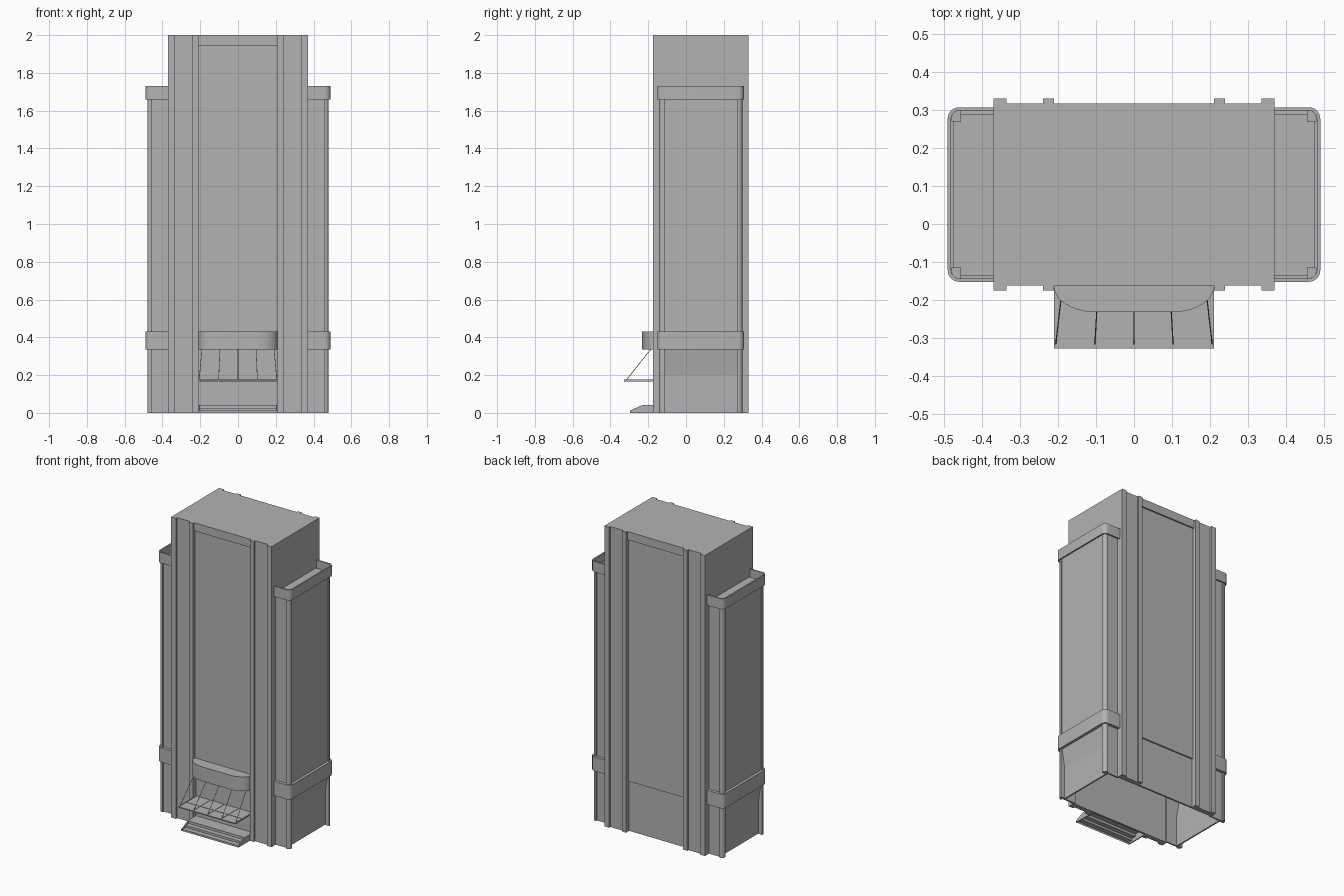
import bpy
import bmesh
import math
from mathutils import Vector

old = bpy.data.objects.get("Cube")
if old:
    bpy.data.objects.remove(old, do_unlink=True)

stone = bpy.data.materials.new("plain_grey")
stone.use_nodes = True
GREY = (0.45, 0.45, 0.45, 1)
stone.diffuse_color = GREY
stone.node_tree.nodes["Principled BSDF"].inputs["Base Color"].default_value = GREY


def finish(name, bm, smooth=False):
    bmesh.ops.recalc_face_normals(bm, faces=bm.faces)
    mesh = bpy.data.meshes.new(name)
    bm.to_mesh(mesh)
    bm.free()
    mesh.materials.append(stone)
    obj = bpy.data.objects.new(name, mesh)
    bpy.context.collection.objects.link(obj)
    if smooth:
        bpy.ops.object.select_all(action='DESELECT')
        obj.select_set(True)
        bpy.context.view_layer.objects.active = obj
        bpy.ops.object.shade_smooth_by_angle(angle=math.radians(35))
    return obj


def extrude(name, points, offset, smooth=False):
    """Solid from a closed outline pushed along an offset."""
    bm = bmesh.new()
    face = bm.faces.new([bm.verts.new(p) for p in points])
    new = bmesh.ops.extrude_face_region(bm, geom=[face], use_keep_orig=True)["geom"]
    bmesh.ops.translate(bm, vec=offset,
                        verts=[v for v in new if isinstance(v, bmesh.types.BMVert)])
    return finish(name, bm, smooth)


def prism(name, outline, z0, z1, smooth=False):
    return extrude(name, [(x, y, z0) for x, y in outline], (0, 0, z1 - z0), smooth)


def box(name, xs, ys, zs):
    (a, b), (c, d) = xs, ys
    return prism(name, [(a, c), (b, c), (b, d), (a, d)], *zs)


def arc(cx, cy, rx, ry, start, end, steps=6):
    angles = [math.radians(start + (end - start) * i / steps) for i in range(steps + 1)]
    return [(cx + rx * math.cos(a), cy + ry * math.sin(a)) for a in angles]


def wrap(x0, x1, y0, y1, r):
    """Path around three sides of a wing with rounded corners."""
    return ([(x0, y0)] + arc(x1 - r, y0 + r, r, r, -90, 0)
            + arc(x1 - r, y1 - r, r, r, 0, 90) + [(x0, y1)])


def flip(points, side):
    return [(side * p[0], *p[1:]) for p in points]


def rod(name, start, end, radius):
    start, end = Vector(start), Vector(end)
    axis = end - start
    bm = bmesh.new()
    bmesh.ops.create_cone(bm, cap_ends=True, segments=6, radius1=radius,
                          radius2=radius, depth=axis.length)
    bm.transform(axis.to_track_quat('Z', 'Y').to_matrix().to_4x4())
    bmesh.ops.translate(bm, vec=(start + end) / 2, verts=bm.verts)
    return finish(name, bm)


# Central tower: the lower part is an open shell
ROOF = 1.68
box("tower_top", (-0.37, 0.37), (-0.15, 0.305), (ROOF, 2))
for label, d, outer, wall, panel, inside in (
        ("front", -1, -0.175, -0.162, -0.152, -0.13),
        ("back", 1, 0.33, 0.317, 0.307, 0.285)):
    box(label + "_panel", (-0.21, 0.21), (panel, inside), (0.335, 1.945))
    box(label + "_lower_panel", (-0.21, 0.21), (panel - d * 0.01, inside), (0, 0.335))
    box(label + "_lintel", (-0.21, 0.21), (wall, inside), (1.945, 2))
    for side, hand in ((1, "left"), (-1, "right")):
        tag = f"{hand}_{label}"
        box(tag + "_wall", (side * 0.24, side * 0.335), (wall, inside), (0, 2))
        box(tag + "_outer_pier", (side * 0.335, side * 0.37), (outer, inside), (0, 2))
        box(tag + "_inner_pier", (side * 0.21, side * 0.24), (outer, inside), (0, 2))

# Side wings
for side, hand in ((1, "left"), (-1, "right")):
    x0 = side * 0.36
    box(hand + "_wing_front", (x0, side * 0.47), (-0.132, -0.122), (0, ROOF))
    box(hand + "_wing_back", (x0, side * 0.47), (0.277, 0.287), (0, ROOF))
    box(hand + "_wing_roof", (x0, side * 0.475), (-0.135, 0.29), (ROOF - 0.01, ROOF))

    # End wall leans inward beneath the lower band
    outer = [(0.472, ROOF), (0.472, 0.335), (0.45, 0.2), (0.45, 0)]
    inner = [(x - 0.01, z) for x, z in reversed(outer)]
    profile = [(side * x, -0.122, z) for x, z in outer + inner]
    extrude(hand + "_wing_end", profile, (0, 0.399, 0))

    # Rounded corner posts
    front = [(0.455, -0.143)] + arc(0.46, -0.123, 0.02, 0.02, -90, 0) + [
        (0.48, -0.115), (0.455, -0.115)]
    back = [(x, 0.155 - y) for x, y in front]
    for label, shape in (("front", front), ("back", back)):
        prism(f"{hand}_{label}_post", flip(shape, side), 0, 1.7, True)

    # Bands wrapped around the wing, the upper one forming a parapet
    edge = wrap(0.36, 0.49, -0.152, 0.307, 0.03)
    for label, gap, z0, z1 in (("lower_band", 0.026, 0.335, 0.43),
                               ("parapet", 0.009, 1.66, 1.73)):
        core = wrap(0.36, 0.49 - gap, -0.152 + gap, 0.307 - gap, max(0.03 - gap, 0.004))
        prism(f"{hand}_{label}", flip(edge + core[::-1], side), z0, z1, True)

# Curved hood above the entrance
curve = arc(0.1, -0.165, 0.11, 0.067, 0, -90, 10)
hood = [(0.21, -0.14)] + curve + flip(curve[::-1], -1) + [(-0.21, -0.14)]
prism("entrance_hood", hood, 0.335, 0.43, True)

# Flat awning with ribs and hanger rods
box("awning", (-0.21, 0.21), (-0.328, -0.14), (0.167, 0.174))
box("awning_cross_rib", (-0.21, 0.21), (-0.252, -0.248), (0.174, 0.176))
for i in range(-2, 3):
    x = i * 0.103
    box("awning_rib", (x - 0.002, x + 0.002), (-0.328, -0.15), (0.174, 0.176))
    rod("awning_rod", (x, -0.318, 0.172), (i * 0.095, -0.18, 0.345), 0.0018)

# Entrance steps, open underneath
treads = [(-0.295, 0.012), (-0.262, 0.026), (-0.23, 0.042)]
line = [(treads[0][0], 0)]
for i, (y, z) in enumerate(treads):
    line += [(y, z), (treads[i + 1][0] if i < 2 else -0.14, z)]
bm = bmesh.new()
left = [bm.verts.new((-0.205, y, z)) for y, z in line]
right = [bm.verts.new((0.205, y, z)) for y, z in line]
for i in range(len(line) - 1):
    bm.faces.new((left[i], right[i], right[i + 1], left[i + 1]))
finish("entrance_steps", bm)

# Sloping cheeks closing the ends of the steps
cheek = [(-0.297, 0), (-0.297, 0.012), (-0.23, 0.042), (-0.14, 0.042), (-0.14, 0)]
for side, hand in ((1, "left"), (-1, "right")):
    extrude(hand + "_step_cheek", [(side * 0.203, y, z) for y, z in cheek],
            (side * 0.007, 0, 0))
